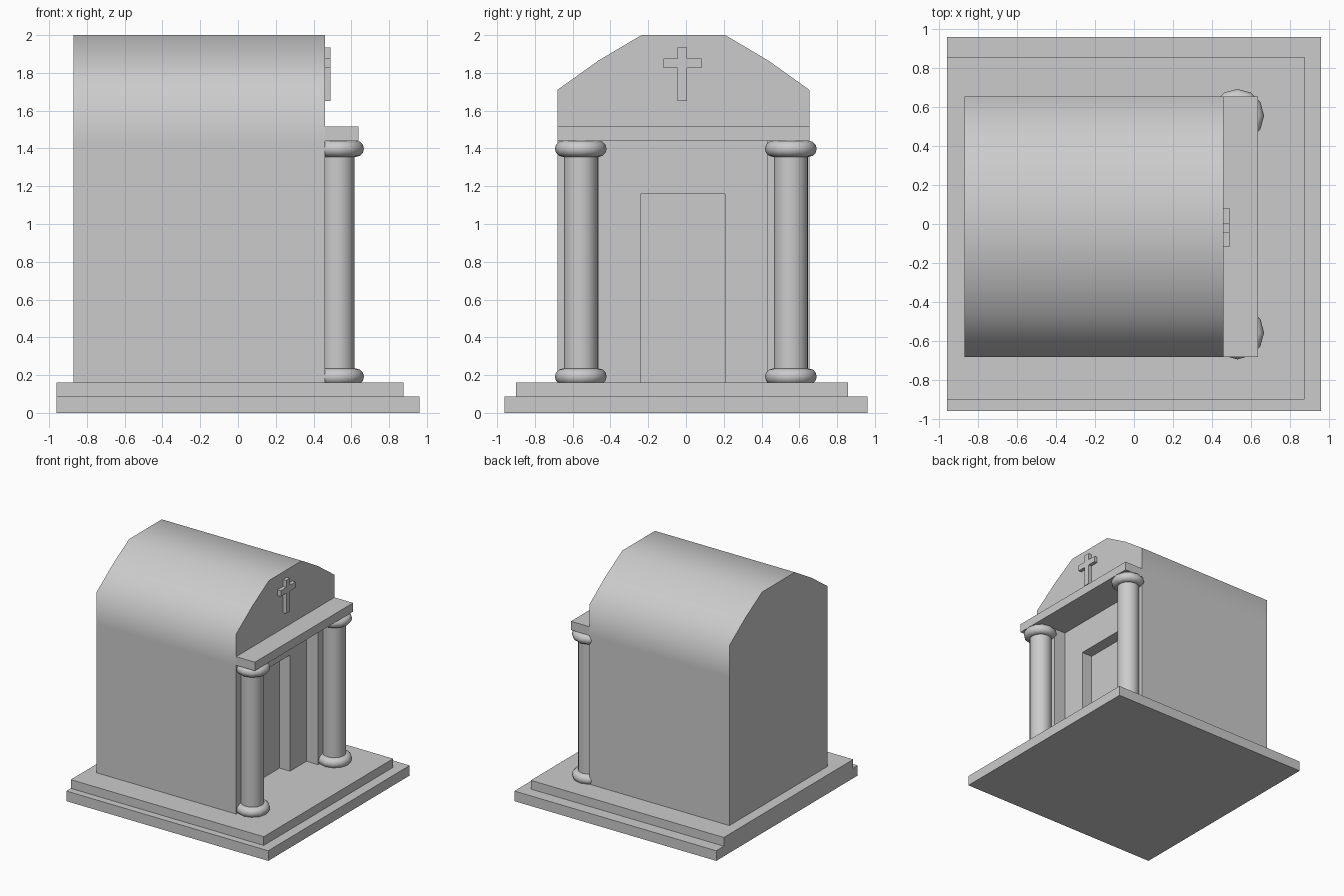
import bpy, bmesh, math

if "Cube" in bpy.data.objects:
    bpy.data.objects.remove(bpy.data.objects["Cube"])


def smooth(obj, angle):
    bpy.ops.object.select_all(action='DESELECT')
    obj.select_set(True)
    bpy.context.view_layer.objects.active = obj
    bpy.ops.object.shade_smooth_by_angle(angle=math.radians(angle))


def extrude_x(name, profile, x0, x1):
    """Solid made by sweeping a (y, z) outline from x0 to x1."""
    bm = bmesh.new()
    face = bm.faces.new([bm.verts.new((x0, y, z)) for y, z in profile])
    ext = bmesh.ops.extrude_face_region(bm, geom=[face])
    moved = [v for v in ext['geom'] if isinstance(v, bmesh.types.BMVert)]
    bmesh.ops.translate(bm, verts=moved, vec=(x1 - x0, 0, 0))
    bmesh.ops.recalc_face_normals(bm, faces=bm.faces)
    mesh = bpy.data.meshes.new(name)
    bm.to_mesh(mesh)
    bm.free()
    obj = bpy.data.objects.new(name, mesh)
    bpy.context.collection.objects.link(obj)
    return obj


def box(name, x0, x1, y0, y1, z0, z1):
    return extrude_x(name, [(y0, z0), (y1, z0), (y1, z1), (y0, z1)], x0, x1)


# Stepped base
box("lower_step", -0.96, 0.96, -0.96, 0.96, 0, 0.087)
box("upper_step", -0.96, 0.875, -0.90, 0.857, 0.087, 0.162)

# Main chamber with faceted vault
MID = -0.014
half = [(0.667, 0.162), (0.667, 1.44), (0.667, 1.71), (0.45, 1.865), (0.222, 2.0)]
outline = [(MID + y, z) for y, z in half] + [(MID - y, z) for y, z in reversed(half)]
chamber = extrude_x("chamber", outline, -0.87, 0.46)

# Porch recess and deeper doorway
cutters = [box("porch_cutter", 0.35, 0.6, -0.46, 0.43, 0.1, 1.44),
           box("door_cutter", 0.25, 0.5, -0.24, 0.207, 0.1, 1.16)]
bpy.context.view_layer.objects.active = chamber
for cutter in cutters:
    cutter.hide_render = True
    mod = chamber.modifiers.new("cut", 'BOOLEAN')
    mod.operation = 'DIFFERENCE'
    mod.solver = 'EXACT'
    mod.object = cutter
    bpy.ops.object.modifier_apply(modifier=mod.name)
    bpy.data.objects.remove(cutter)
smooth(chamber, 65)

# Lintel over the columns
box("lintel", 0.46, 0.637, -0.681, 0.653, 1.44, 1.515)

# Cross on the gable
c = -0.019
right = [(0.025, 1.65), (0.025, 1.825), (0.1, 1.825), (0.1, 1.875), (0.025, 1.875), (0.025, 1.935)]
cross = [(c + y, z) for y, z in right] + [(c - y, z) for y, z in reversed(right)]
extrude_x("cross", cross, 0.46, 0.49)

# Columns with rounded base and capital rings
for side, y in (("left", -0.557), ("right", 0.555)):
    bpy.ops.mesh.primitive_cylinder_add(vertices=24, radius=0.09, depth=1.28,
                                        location=(0.527, y, 0.80))
    shaft = bpy.context.object
    shaft.name = side + "_column"
    smooth(shaft, 40)
    for part, z in (("base_ring", 0.192), ("capital_ring", 1.398)):
        bpy.ops.mesh.primitive_torus_add(major_segments=12, minor_segments=12,
                                         major_radius=0.094, minor_radius=0.043,
                                         location=(0.53, y, z))
        ring = bpy.context.object
        ring.name = side + "_" + part
        smooth(ring, 60)
